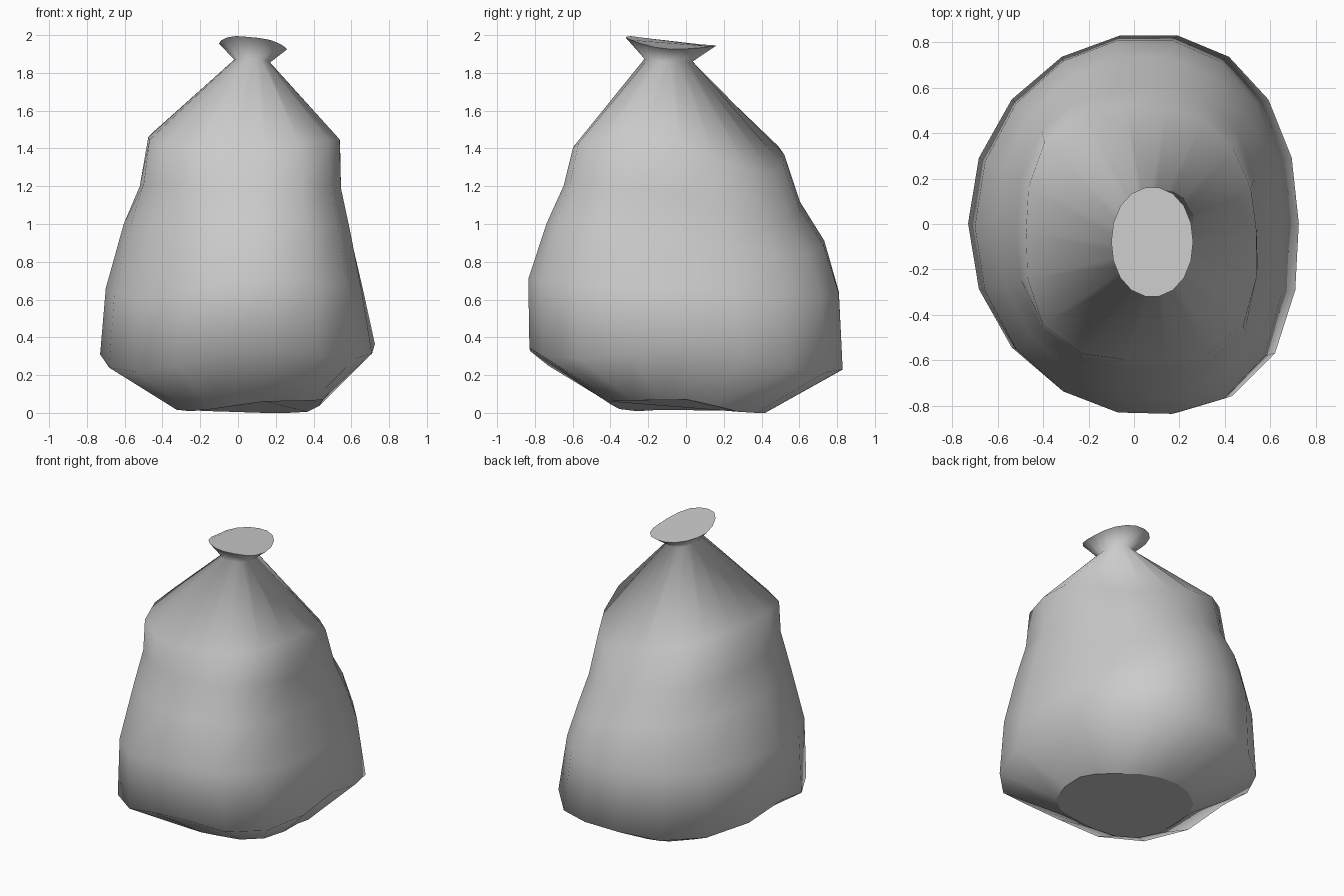
import bpy, bmesh, math

SIDES = 18

# Each ring: x extents, y extents, heights at (left, right, front, back),
# sag and bulge at the corners (back right, back left, front left, front right),
# squareness, sideways drift of front and back
RINGS = [
    (-0.35, 0.45, -0.40, 0.42, (0.04, 0.07, 0.06, 0.01),
     (-0.04, -0.01, -0.04, 0.0), (0, 0, 0, 0.04), 2.05, 0.02),
    (-0.73, 0.725, -0.825, 0.83, (0.31, 0.365, 0.37, 0.255),
     (-0.08, -0.08, -0.12, -0.08), (0, 0, 0, 0.04), 2.08, 0.07),
    (-0.70, 0.66, -0.83, 0.81, (0.66, 0.66, 0.71, 0.64),
     (-0.03, 0.0, -0.07, 0.0), (0, 0, 0, 0.05), 2.08, 0.07),
    (-0.605, 0.595, -0.73, 0.73, (1.0, 0.94, 1.0, 0.91),
     (-0.09, 0.0, -0.02, 0.02), (-0.01, 0, 0, 0.05), 2.2, 0.06),
    (-0.52, 0.545, -0.64, 0.60, (1.2, 1.16, 1.19, 1.11),
     (-0.12, 0.01, 0.02, 0.04), (-0.01, 0, 0, 0.03), 2.5, 0.04),
    (-0.475, 0.54, -0.59, 0.515, (1.46, 1.44, 1.40, 1.35),
     (-0.12, 0.04, -0.01, 0.02), (-0.05, 0.0, 0.01, 0.01), 2.95, 0.02),
    (-0.02, 0.17, -0.22, 0.035, (1.87, 1.855, 1.875, 1.86),
     (0, 0, 0, 0), (0, 0, 0, 0), 2.0, 0.0),
    (-0.10, 0.26, -0.318, 0.16, (1.955, 1.925, 1.985, 1.945),
     (0.0, 0.0, 0.02, 0.005), (0, 0, 0, 0), 2.1, 0.0),
]


def ring_points(x0, x1, y0, y1, heights, sag, bulge, power, drift):
    left, right, front, back = heights
    pts = []
    for i in range(SIDES):
        a = 2 * math.pi * i / SIDES
        c, s = math.cos(a), math.sin(a)
        quad, corner = int(4 * i / SIDES), abs(math.sin(2 * a))
        k = (abs(c) ** power + abs(s) ** power) ** (-1 / power)
        out = bulge[quad] * corner ** 2
        x = (x0 + x1) / 2 + (x1 - x0) / 2 * c * k + drift * s * s + out * c
        y = (y0 + y1) / 2 + (y1 - y0) / 2 * s * k / 0.988 + out * s
        z = c * c * (right if c > 0 else left) + s * s * (back if s > 0 else front)
        z += sag[quad] * corner
        pts.append((x, y, max(z, 0)))
    return pts


# Sack body: lofted rings from the base to the flared, tied top
bm = bmesh.new()
loops = [[bm.verts.new(p) for p in ring_points(*r)] for r in RINGS]
for low, high in zip(loops, loops[1:]):
    for i in range(SIDES):
        j = (i + 1) % SIDES
        bm.faces.new((low[i], low[j], high[j], high[i]))

# Closed base and top opening
bm.faces.new(list(reversed(loops[0])))
bm.faces.new(loops[-1])
for f in bm.faces:
    f.smooth = True
for loop in (loops[0], loops[-1]):
    for i in range(SIDES):
        bm.edges.get((loop[i], loop[(i + 1) % SIDES])).smooth = False

mesh = bpy.data.meshes.new("tied_sack")
bm.to_mesh(mesh)
bm.free()
sack = bpy.data.objects.new("tied_sack", mesh)
bpy.context.collection.objects.link(sack)
